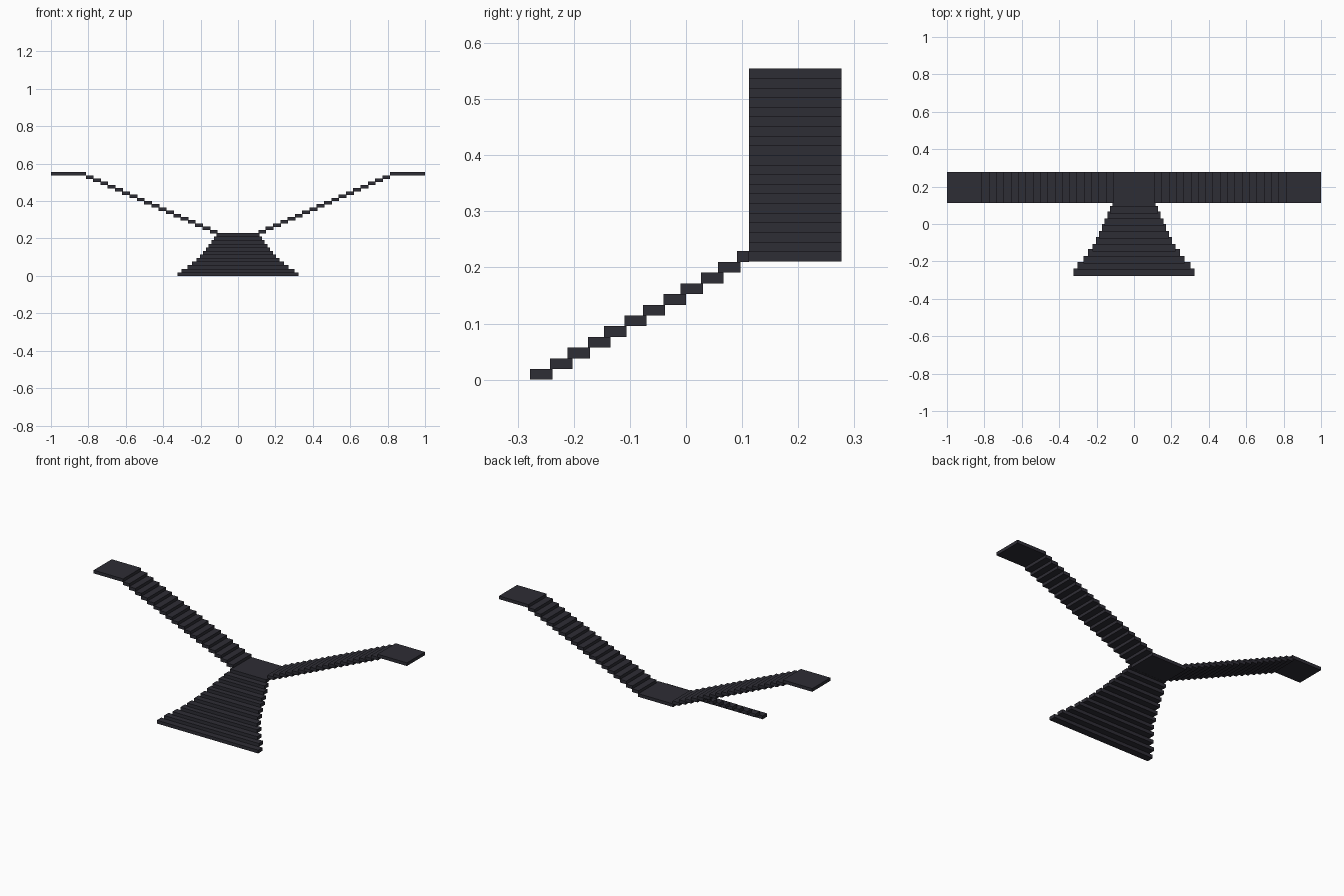
import bpy

if "Cube" in bpy.data.objects:
    bpy.data.objects.remove(bpy.data.objects["Cube"])

mat = bpy.data.materials.new("dark slate")
mat.diffuse_color = (0.027, 0.026, 0.035, 1)
mat.use_nodes = True
mat.node_tree.nodes["Principled BSDF"].inputs["Base Color"].default_value = mat.diffuse_color


def box(name, x0, x1, y0, y1, z0, z1):
    """Axis-aligned slab from its limits."""
    x0, x1 = min(x0, x1), max(x0, x1)
    v = [(x, y, z) for z in (z0, z1) for x, y in ((x0, y0), (x1, y0), (x1, y1), (x0, y1))]
    f = [(3, 2, 1, 0), (4, 5, 6, 7), (0, 1, 5, 4), (1, 2, 6, 5), (2, 3, 7, 6), (3, 0, 4, 7)]
    me = bpy.data.meshes.new(name)
    me.from_pydata(v, [], f)
    me.materials.append(mat)
    ob = bpy.data.objects.new(name, me)
    bpy.context.collection.objects.link(ob)
    return ob


T = 0.0185                    # slab thickness
Y0, Y1 = 0.112, 0.277         # depth range of landing and side flights
LAND = 0.229                  # top of landing
TOP = 0.555                   # top of end platforms

# Flared lower flight: half width and front edge of each tread
half = [.323, .302, .271, .245, .222, .203, .186, .171, .157, .143, .128, .116]
front = [-.278, -.242, -.211, -.175, -.146, -.110, -.077, -.040, -.010, .027, .057, .091]
rise = LAND / 12
for i, (w, y) in enumerate(zip(half, front)):
    end = Y0 if i == 11 else y + 0.040
    box(f"lower_step_{i + 1}", -w, w, y, end, i * rise, (i + 1) * rise)

# Central landing
box("landing", -0.112, 0.112, Y0, Y1, LAND - T, LAND)

# Two side flights with end platforms
N = 18
run = (0.814 - 0.112) / N
up = (TOP - LAND) / (N + 1)
for side, s in (("left", -1), ("right", 1)):
    for i in range(N):
        x = 0.112 + i * run
        z = LAND + (i + 1) * up
        box(f"{side}_step_{i + 1}", s * (x - 0.003), s * (x + run), Y0, Y1, z - T, z)
    box(f"{side}_platform", s * 0.812, s * 1.0, Y0, Y1, TOP - T, TOP)
